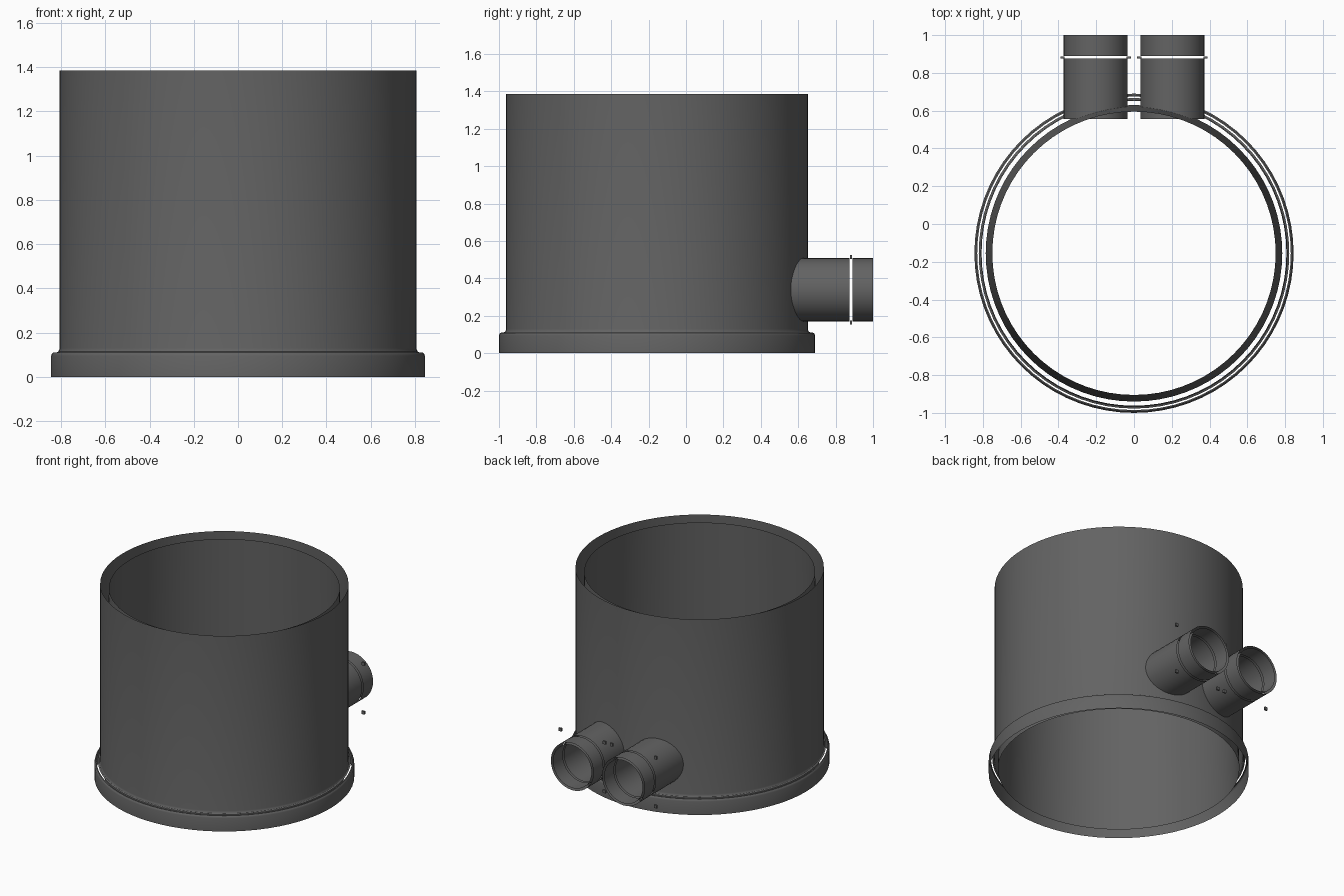
import bpy, math
from mathutils import Matrix, Vector

cube = bpy.data.objects.get("Cube")
if cube:
    bpy.data.objects.remove(cube, do_unlink=True)

grey = bpy.data.materials.new("dark grey plastic")
grey.use_nodes = True
COLOR = (0.125, 0.125, 0.125, 1)
grey.diffuse_color = COLOR
bsdf = grey.node_tree.nodes["Principled BSDF"]
bsdf.inputs["Base Color"].default_value = COLOR
bsdf.inputs["Roughness"].default_value = 0.6


def revolve(name, profiles, matrix, segments):
    """Spin open (radius, height) profiles about local z.
    Rising profiles face outward, falling ones inward."""
    verts, faces = [], []
    for profile in profiles:
        start = len(verts)
        for r, h in profile:
            for i in range(segments):
                a = 2 * math.pi * i / segments
                verts.append((r * math.cos(a), r * math.sin(a), h))
        for k in range(len(profile) - 1):
            lo = start + k * segments
            hi = lo + segments
            for i in range(segments):
                j = (i + 1) % segments
                faces.append((lo + i, lo + j, hi + j, hi + i))
    mesh = bpy.data.meshes.new(name)
    mesh.from_pydata([matrix @ Vector(v) for v in verts], [], faces)
    mesh.materials.append(grey)
    obj = bpy.data.objects.new(name, mesh)
    bpy.context.collection.objects.link(obj)
    bpy.ops.object.select_all(action='DESELECT')
    obj.select_set(True)
    bpy.context.view_layer.objects.active = obj
    bpy.ops.object.shade_smooth_by_angle(angle=math.radians(30))


def block(name, center, size):
    bpy.ops.mesh.primitive_cube_add(size=1, location=center)
    obj = bpy.context.object
    obj.name = name
    obj.scale = size
    obj.data.materials.append(grey)


# Main drum: open sheet walls, the inner one drafted wider towards the base
drum_axis = Matrix.Translation((0, -0.155, 0))
HEIGHT = 1.385
revolve("drum_outer_wall",
        [[(0.822, 0.110), (0.813, 0.114), (0.809, 0.120), (0.807, 0.130),
          (0.807, HEIGHT)]], drum_axis, 72)
revolve("drum_inner_wall",
        [[(0.750, HEIGHT - 0.03), (0.785, 0.03)]], drum_axis, 72)

# Base flange with a rounded shoulder and a narrow open slit beside the drum
revolve("base_flange",
        [[(0.845, 0), (0.845, 0.095), (0.842, 0.104), (0.837, 0.109),
          (0.830, 0.110)]], drum_axis, 72)

# Two back pipes, each split by a thin slit with four small corner tabs
R, BORE = 0.169, 0.153
Y0, SLIT0, SLIT1, Y1 = 0.557, 0.875, 0.889, 1.0
PIPE_Z, TAB = 0.34, 0.175
for side, x in (("left", 0.203), ("right", -0.203)):
    pipe_axis = Matrix.Translation((x, 0, PIPE_Z)) @ Matrix.Rotation(-math.pi / 2, 4, 'X')
    revolve(side + "_pipe_body",
            [[(R, Y0), (R, SLIT0)], [(BORE, SLIT0), (BORE, Y0)]], pipe_axis, 40)
    revolve(side + "_pipe_end",
            [[(R, SLIT1), (R, Y1)], [(BORE, Y1), (BORE, SLIT1)]], pipe_axis, 40)
    for sx in (-1, 1):
        for sz in (-1, 1):
            block(side + "_pipe_tab",
                  (x + sx * TAB, (SLIT0 + SLIT1) / 2, PIPE_Z + sz * TAB),
                  (0.022, 0.012, 0.022))
